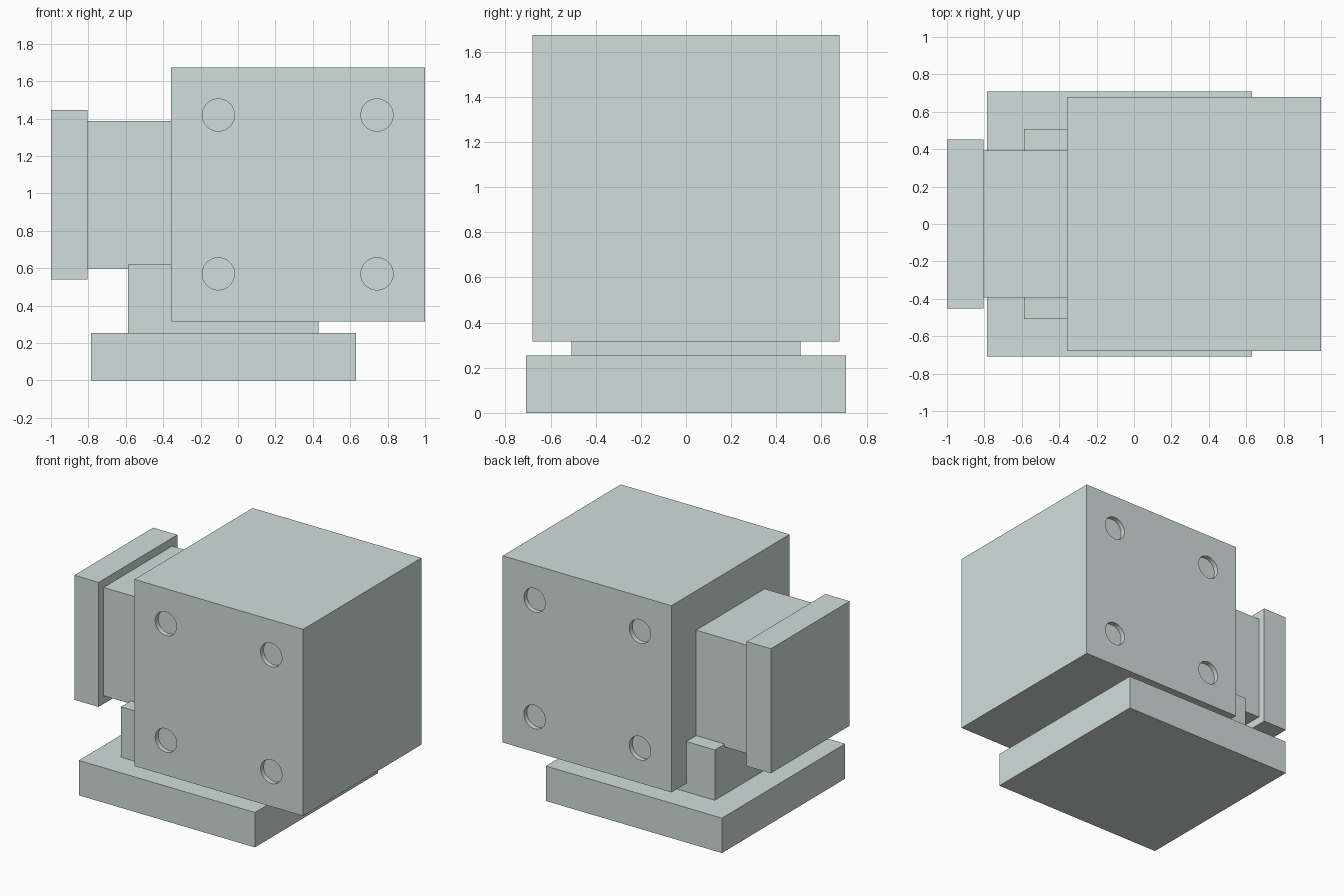
import bpy, bmesh, math
from mathutils import Matrix

if "Cube" in bpy.data.objects:
    bpy.data.objects.remove(bpy.data.objects["Cube"])

mat = bpy.data.materials.new("pale grey green metal")
mat.diffuse_color = (0.64, 0.73, 0.71, 1.0)
mat.use_nodes = True
mat.node_tree.nodes["Principled BSDF"].inputs["Base Color"].default_value = mat.diffuse_color


def add_object(name, bm):
    mesh = bpy.data.meshes.new(name)
    bm.to_mesh(mesh)
    bm.free()
    mesh.materials.append(mat)
    obj = bpy.data.objects.new(name, mesh)
    bpy.context.collection.objects.link(obj)
    return obj


def box(name, x0, x1, half_y, z0, z1):
    bm = bmesh.new()
    m = Matrix.Translation(((x0 + x1) / 2, 0, (z0 + z1) / 2)) @ \
        Matrix.Diagonal((x1 - x0, 2 * half_y, z1 - z0, 1))
    bmesh.ops.create_cube(bm, size=1, matrix=m)
    return add_object(name, bm)


# Bottom flange and its neck
box("bottom_flange", -0.785, 0.632, 0.708, 0, 0.254)
box("bottom_neck", -0.587, 0.43, 0.507, 0.254, 0.62)

# Side neck and its flange
box("side_neck", -0.805, -0.358, 0.394, 0.599, 1.387)
box("side_flange", -1.0, -0.805, 0.453, 0.54, 1.446)

# Main cubic body
body = box("main_body", -0.358, 1.0, 0.679, 0.316, 1.674)

# Shallow round recesses at the corners of the front and back
depth = 0.035
bm = bmesh.new()
for side in (-1, 1):
    for x in (-0.105, 0.743):
        for z in (0.57, 1.419):
            m = Matrix.Translation((x, side * 0.679, z)) @ Matrix.Rotation(math.pi / 2, 4, 'X')
            bmesh.ops.create_cone(bm, cap_ends=True, segments=48, radius1=0.086,
                                  radius2=0.086, depth=2 * depth, matrix=m)
cutter = add_object("recess_cutter", bm)
cutter.hide_render = True
cutter.display_type = 'WIRE'

mod = body.modifiers.new("recesses", 'BOOLEAN')
mod.operation = 'DIFFERENCE'
mod.solver = 'EXACT'
mod.object = cutter
